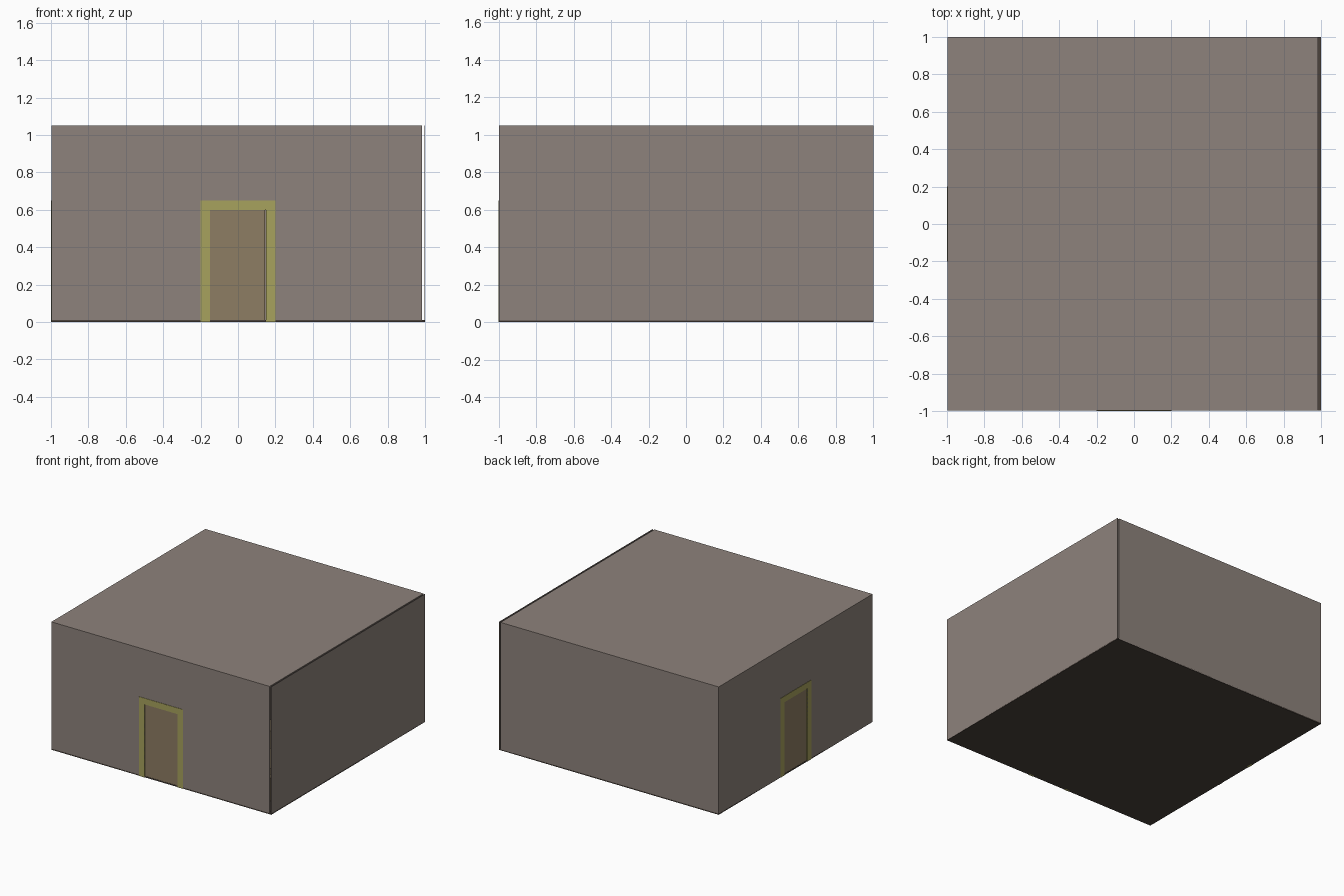
import bpy, math
from mathutils import Matrix

if "Cube" in bpy.data.objects:
    bpy.data.objects.remove(bpy.data.objects["Cube"])


def material(name, rgb):
    m = bpy.data.materials.new(name)
    m.diffuse_color = (*rgb, 1)
    m.use_nodes = True
    m.node_tree.nodes["Principled BSDF"].inputs["Base Color"].default_value = m.diffuse_color
    return m


STONE = material("stone", (0.27, 0.225, 0.20))
TRIM = material("trim", (0.39, 0.36, 0.11))
WOOD = material("wood", (0.27, 0.205, 0.125))
DARK = material("dark_floor", (0.07, 0.055, 0.045))


def box(name, x, y, z, mat):
    """Box between (min, max) limits on each axis."""
    bpy.ops.mesh.primitive_cube_add(size=1)
    ob = bpy.context.object
    ob.name = name
    lims = (x, y, z)
    size = [b - a for a, b in lims]
    mid = [(a + b) / 2 for a, b in lims]
    ob.data.transform(Matrix.Translation(mid) @ Matrix.Diagonal((*size, 1)))
    ob.data.materials.append(mat)
    return ob


H = 1.05   # building height
T = 0.015  # wall thickness
F = 0.99   # outer wall face on the sides that carry a door frame
F = 0.997

# floor and roof (the roof stops just short of the right wall)
box("floor", (-F, 1), (-F, 1), (0, 0.01), DARK)
box("roof", (-F, 0.985), (-F, 1), (H - T, H), STONE)

# plain walls
box("right_wall", (0.996, 1), (-F, 1), (0.002, H), STONE)
box("back_wall", (-F, 0.985), (1 - T, 1), (0.002, H - T), STONE)


def door_wall(side, turn):
    """Wall with an opening, trim frame and door, modelled facing -y."""
    parts = [
        box(side + "_wall_west", (-F, -0.15), (-F, -F + T), (0.002, H - T), STONE),
        box(side + "_wall_east", (0.15, 0.985), (-F, -F + T), (0.002, H - T), STONE),
        box(side + "_wall_lintel", (-0.15, 0.15), (-F, -F + T), (0.6, H - T), STONE),
        box(side + "_frame_west", (-0.2, -0.15), (-1, -F + T), (0, 0.65), TRIM),
        box(side + "_frame_east", (0.15, 0.2), (-1, -F + T), (0, 0.65), TRIM),
        box(side + "_frame_top", (-0.15, 0.15), (-1, -F + T), (0.6, 0.65), TRIM),
        box(side + "_door", (-0.15, 0.145), (-0.995, -0.985), (0.002, 0.6), WOOD),
    ]
    for ob in parts:
        ob.data.transform(Matrix.Rotation(turn, 4, "Z"))


door_wall("front", 0)
door_wall("left", -math.pi / 2)

# low furniture hidden inside
for i, (y0, y1) in enumerate([(-0.92, -0.76), (-0.68, -0.39), (-0.14, 0.09)]):
    box(f"bench_{i + 1}", (0.28, 0.87), (y0, y1), (0.005, 0.2), WOOD)
box("counter", (-0.95, -0.37), (-0.48, -0.24), (0.005, 0.25), WOOD)
